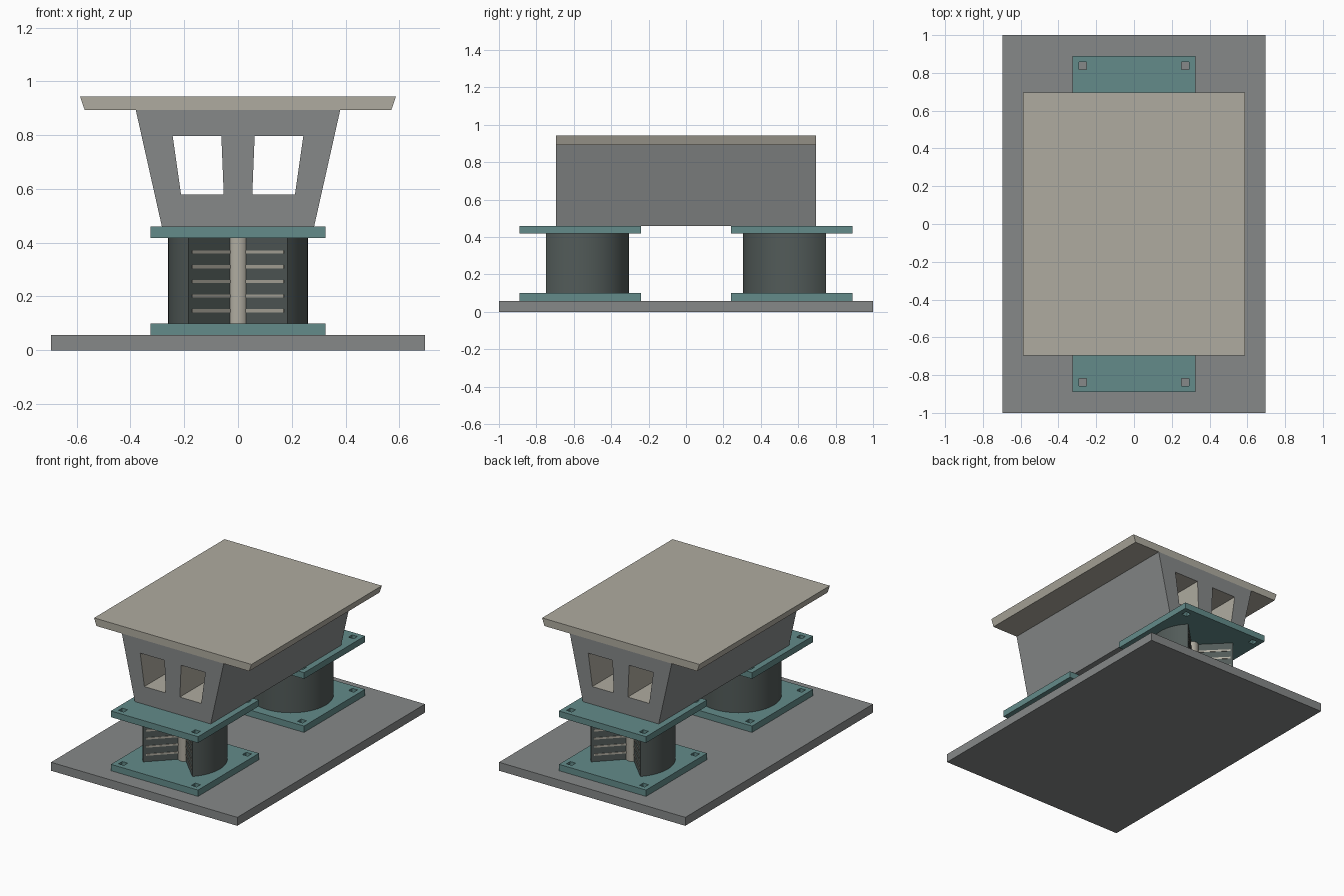
import bpy, bmesh
from math import radians, sin, cos, pi
from mathutils import Matrix

cube = bpy.data.objects.get("Cube")
if cube:
    bpy.data.objects.remove(cube, do_unlink=True)


def make_material(name, rgb):
    m = bpy.data.materials.new(name)
    m.use_nodes = True
    col = (*rgb, 1)
    m.diffuse_color = col
    m.node_tree.nodes["Principled BSDF"].inputs["Base Color"].default_value = col
    return m


grey = make_material("structural grey", (0.24, 0.25, 0.25))
teal = make_material("plate teal", (0.125, 0.26, 0.255))
beige = make_material("deck beige", (0.43, 0.41, 0.35))
rubber = make_material("dark rubber", (0.085, 0.105, 0.1))


def prism(name, loops, z0, z1, material, upright=False, smooth=False, offset=(0, 0, 0)):
    """Extrude an outline (first loop) with holes (other loops) from z0 to z1."""
    bm = bmesh.new()
    edges = []
    for loop in loops:
        vs = [bm.verts.new((x, y, z0)) for x, y in loop]
        edges += [bm.edges.new((vs[i - 1], vs[i])) for i in range(len(vs))]
    bmesh.ops.triangle_fill(bm, edges=edges, use_beauty=True)
    ext = bmesh.ops.extrude_face_region(bm, geom=bm.faces[:], use_keep_orig=True)
    top = [g for g in ext["geom"] if isinstance(g, bmesh.types.BMVert)]
    bmesh.ops.translate(bm, verts=top, vec=(0, 0, z1 - z0))
    if upright:
        bmesh.ops.rotate(bm, verts=bm.verts[:], matrix=Matrix.Rotation(pi / 2, 3, 'X'))
    bmesh.ops.translate(bm, verts=bm.verts[:], vec=offset)
    bmesh.ops.recalc_face_normals(bm, faces=bm.faces[:])
    mesh = bpy.data.meshes.new(name)
    bm.to_mesh(mesh)
    bm.free()
    mesh.materials.append(material)
    ob = bpy.data.objects.new(name, mesh)
    bpy.context.collection.objects.link(ob)
    if smooth:
        bpy.ops.object.select_all(action='DESELECT')
        ob.select_set(True)
        bpy.context.view_layer.objects.active = ob
        bpy.ops.object.shade_smooth_by_angle(angle=radians(30))
    return ob


def rect(cx, cy, hx, hy):
    return [(cx - hx, cy - hy), (cx + hx, cy - hy), (cx + hx, cy + hy), (cx - hx, cy + hy)]


def trapezoid(x0, x1, z0, z1):
    return [(-x0, z0), (x0, z0), (x1, z1), (-x1, z1)]


def arc(radius, start, end, steps):
    return [(radius * cos(start + (end - start) * i / steps),
             radius * sin(start + (end - start) * i / steps)) for i in range(steps + 1)]


# Foundation slab
prism("foundation", [rect(0, 0, 0.695, 1)], 0, 0.057, grey)

# Two bearings, each with a quarter cut away on its outer side
PLATE = 0.325
BOLT = 0.272
for side, label in ((-1, "front"), (1, "back")):
    centre = (0, side * 0.565, 0)
    bolt_holes = [rect(sx * BOLT, sy * BOLT, 0.02, 0.02) for sx in (-1, 1) for sy in (-1, 1)]
    for level, z0, z1 in (("lower", 0.057, 0.1), ("upper", 0.418, 0.46)):
        prism(f"{label}_{level}_plate", [rect(0, 0, PLATE, PLATE)] + bolt_holes,
              z0, z1, teal, offset=centre)

    # Rubber body: three quarters of a disc
    mid = side * pi / 2
    body = [(0, 0)] + arc(0.26, mid + pi / 4, mid + 7 * pi / 4, 48)
    prism(f"{label}_rubber_body", [body], 0.1, 0.418, rubber, smooth=True, offset=centre)

    # Core and the shims that show on the cut faces
    core = arc(0.042, 0, 2 * pi, 32)[:-1]
    prism(f"{label}_core", [core], 0.1, 0.418, beige, smooth=True, offset=centre)
    for i in range(5):
        z = 0.147 + i * 0.0545
        for turn in (-1, 1):
            a = mid + turn * pi / 4
            ux, uy = cos(a), sin(a)
            nx, ny = turn * uy * 0.003, -turn * ux * 0.003
            strip = [(ux * r + nx * s, uy * r + ny * s)
                     for r, s in ((0.03, -1), (0.243, -1), (0.243, 1), (0.03, 1))]
            prism(f"{label}_shim", [strip], z - 0.006, z + 0.006, beige, offset=centre)

# Tapered box girder with two openings running through it
openings = [[(s * 0.053, 0.58), (s * 0.212, 0.58), (s * 0.243, 0.797), (s * 0.062, 0.797)]
            for s in (-1, 1)]
girder = prism("girder", [trapezoid(0.283, 0.38, 0.46, 0.893)] + openings,
               -0.695, 0.695, grey, upright=True)
girder.data.materials.append(beige)
for f in girder.data.polygons:
    c = f.center
    if abs(f.normal.y) < 0.5 and abs(c.x) < 0.26 and 0.57 < c.z < 0.81:
        f.material_index = 1

# Deck slab with slanted side edges
prism("deck", [trapezoid(0.57, 0.587, 0.893, 0.943)], -0.695, 0.695, beige, upright=True)
